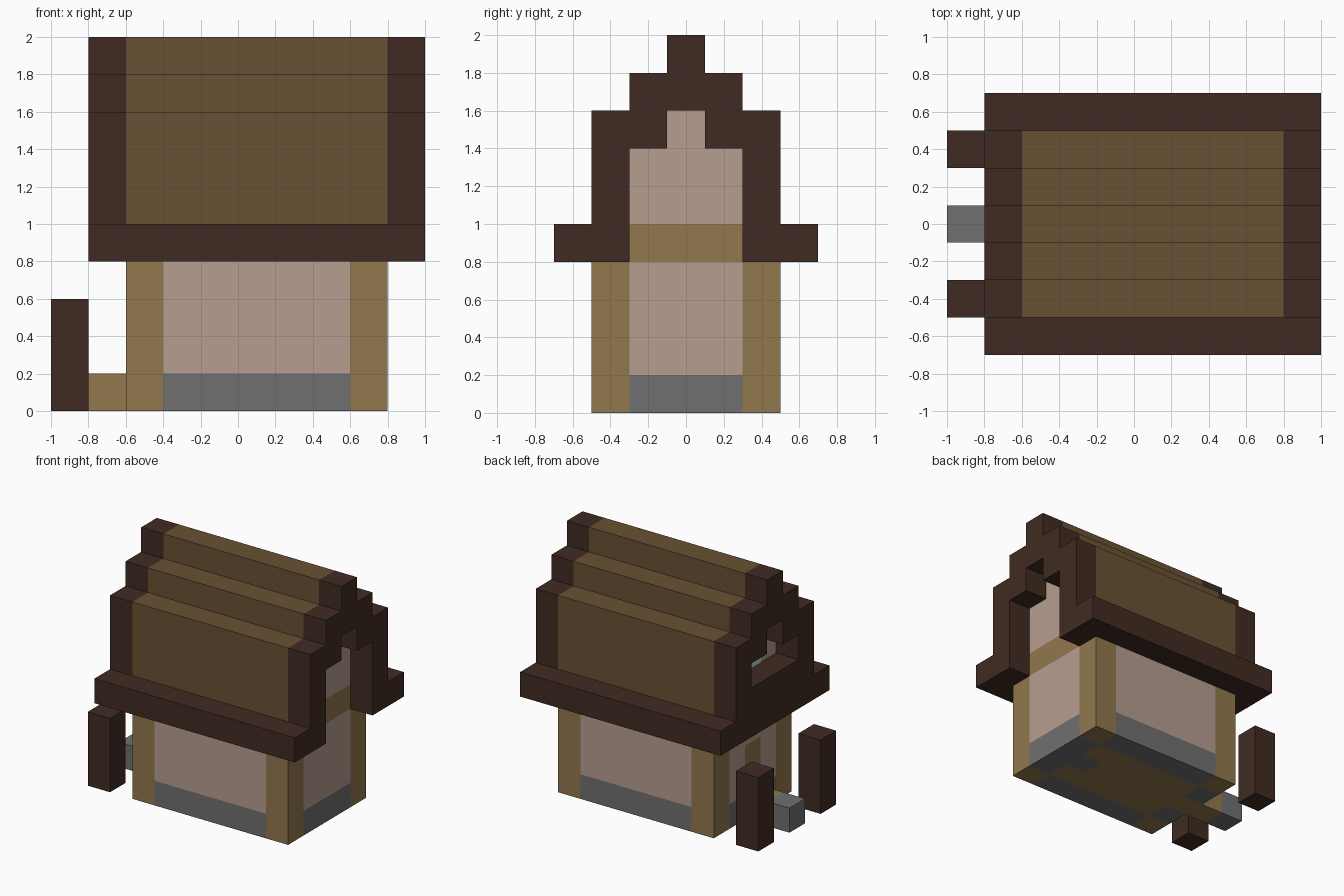
import bpy
import bmesh

if "Cube" in bpy.data.objects:
    bpy.data.objects.remove(bpy.data.objects["Cube"], do_unlink=True)


def material(name, rgb):
    # 8-bit display colour to linear
    lin = [((c / 255 + 0.055) / 1.055) ** 2.4 for c in rgb]
    m = bpy.data.materials.new(name)
    m.use_nodes = True
    m.diffuse_color = (*lin, 1)
    m.node_tree.nodes["Principled BSDF"].inputs["Base Color"].default_value = (*lin, 1)
    return m


plaster = material("pink plaster", (183, 158, 144))
timber = material("light timber", (146, 120, 77))
stone = material("grey stone", (112, 112, 112))
dark = material("dark wood", (64, 43, 34))
shingle = material("brown roof", (104, 81, 51))
glass = material("pale glass", (190, 212, 222))


def prism(name, profile, x0, x1, mat):
    """Extrude a (y, z) profile along x."""
    bm = bmesh.new()
    face = bm.faces.new([bm.verts.new((x0, y, z)) for y, z in profile])
    ext = bmesh.ops.extrude_face_region(bm, geom=[face])
    verts = [v for v in ext["geom"] if isinstance(v, bmesh.types.BMVert)]
    bmesh.ops.translate(bm, verts=verts, vec=(x1 - x0, 0, 0))
    if not any(len(f.verts) == len(profile) and abs(f.calc_center_median().x - x0) < 1e-5
               for f in bm.faces):
        bm.faces.new([v for v in bm.verts if v not in verts])
    bmesh.ops.recalc_face_normals(bm, faces=bm.faces)
    me = bpy.data.meshes.new(name)
    bm.to_mesh(me)
    bm.free()
    me.materials.append(mat)
    obj = bpy.data.objects.new(name, me)
    bpy.context.collection.objects.link(obj)
    return obj


def box(name, x, y, z, mat):
    return prism(name, [(y[0], z[0]), (y[1], z[0]), (y[1], z[1]), (y[0], z[1])], *x, mat)


def pair(name, x, y, z, mat):
    """The same box on both sides of the ridge line."""
    box("front_" + name, x, (-y[1], -y[0]), z, mat)
    box("back_" + name, x, y, z, mat)


def mirrored(half):
    return half + [(-y, z) for y, z in reversed(half)]


# Corner posts and long walls
LEFT, RIGHT, MID = (-.6, -.4), (.6, .8), (-.4, .6)
CORE, SIDE = (-.1, .1), (.1, .3)
for side, x in (("door_end", LEFT), ("far_end", RIGHT)):
    pair(side + "_corner_post", x, (.3, .5), (0, .8), timber)
pair("wall", MID, (.3, .5), (.2, .8), plaster)
pair("wall_base", MID, (.3, .5), (0, .2), stone)

# Far end wall
box("far_wall", RIGHT, (-.3, .3), (.2, .8), plaster)
box("far_wall_base", RIGHT, (-.3, .3), (0, .2), stone)

# Door end wall
pair("door_wall", LEFT, SIDE, (.2, .8), plaster)
pair("door_wall_base", LEFT, SIDE, (0, .2), stone)
box("door", LEFT, CORE, (0, .6), timber)
box("door_lintel", LEFT, CORE, (.6, .8), plaster)

# Floor with a stone hearth
box("floor", (-.4, .4), (-.3, .3), (0, .2), timber)
pair("floor_strip", (.4, .6), SIDE, (0, .2), timber)
box("hearth", (.4, .6), CORE, (0, .2), stone)

# Gables on their tie beams, with a small window above the door
gable = mirrored([(.3, 1), (.3, 1.4), (.1, 1.4), (.1, 1.6)])
for side, x in (("door_end", LEFT), ("far_end", RIGHT)):
    box(side + "_tie_beam", x, (-.3, .3), (.8, 1), timber)
    prism(side + "_gable", gable, *x, plaster)
box("gable_window", (-.605, -.6), CORE, (1.2, 1.4), glass)

# Stepped roof shell, eaves and end frames
steps = [(.5, 1), (.5, 1.6), (.3, 1.6), (.3, 1.8), (.1, 1.8), (.1, 2)]
opening = [(.3, 1.4), (.1, 1.4), (.1, 1.6)]


def arch(foot, base):
    inner = mirrored([(.3, base)] + opening)
    return mirrored(foot + steps) + inner[::-1]


prism("roof", arch([], 1), -.6, .8, shingle)
pair("eave", (-.6, .8), (.3, .7), (.8, 1), dark)
frame = arch([(.7, .8), (.7, 1)], .8)
prism("door_end_roof_frame", frame, -.8, -.6, dark)
prism("far_end_roof_frame", frame, .8, 1, dark)
box("balcony_beam", (-.8, -.6), (-.3, .3), (.8, 1.2), dark)

# Entrance path and gate posts
box("door_step", (-.8, -.6), CORE, (0, .2), timber)
box("path_stone", (-1, -.8), CORE, (0, .2), stone)
pair("gate_post", (-1, -.8), (.3, .5), (0, .6), dark)
